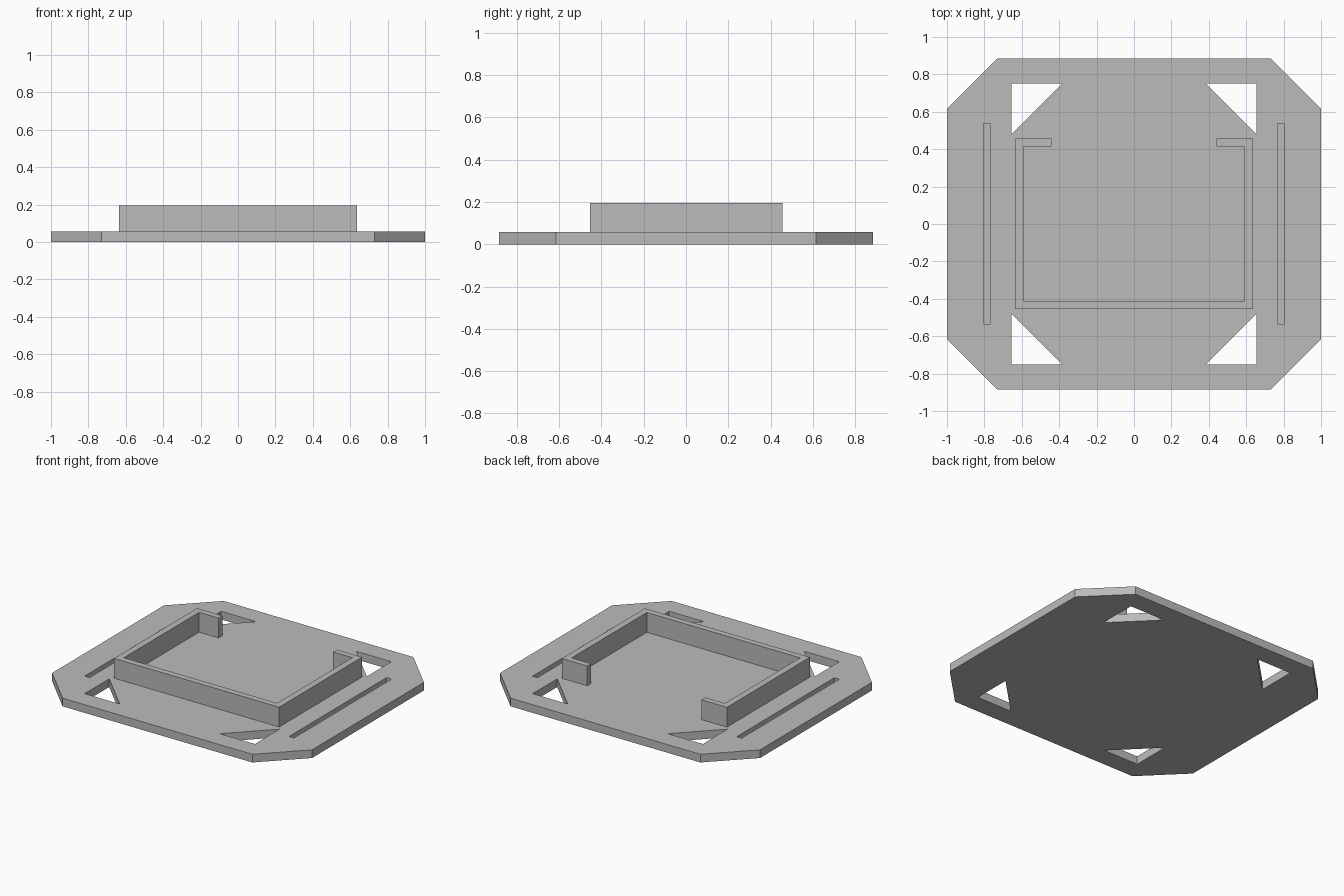
import bpy
import bmesh

cube = bpy.data.objects.get("Cube")
if cube:
    bpy.data.objects.remove(cube, do_unlink=True)

PLATE_TOP, WALL_TOP, SLOT_FLOOR = 0.057, 0.195, 0.02

grey = bpy.data.materials.new("light grey")
grey.use_nodes = True
colour = (0.5, 0.5, 0.5, 1)
grey.diffuse_color = colour
grey.node_tree.nodes["Principled BSDF"].inputs["Base Color"].default_value = colour


def prism(name, outline, z0, z1):
    """Extrude a flat outline from z0 up to z1."""
    bm = bmesh.new()
    face = bm.faces.new([bm.verts.new((x, y, z0)) for x, y in outline])
    top = bmesh.ops.extrude_face_region(bm, geom=[face])["geom"]
    verts = [g for g in top if isinstance(g, bmesh.types.BMVert)]
    bmesh.ops.translate(bm, verts=verts, vec=(0, 0, z1 - z0))
    bmesh.ops.recalc_face_normals(bm, faces=bm.faces)
    mesh = bpy.data.meshes.new(name)
    bm.to_mesh(mesh)
    bm.free()
    mesh.materials.append(grey)
    obj = bpy.data.objects.new(name, mesh)
    bpy.context.collection.objects.link(obj)
    return obj


def mirror_outline(half):
    """Complete a right-hand half outline across x = 0."""
    return half + [(-x, y) for x, y in reversed(half)]


# Base plate with chamfered corners
plate = prism("base_plate", mirror_outline(
    [(0.73, -0.885), (1, -0.615), (1, 0.615), (0.73, 0.885)]), 0, PLATE_TOP)

# Triangular corner holes and shallow side slots
cutters = []
for sx in (-1, 1):
    for sy in (-1, 1):
        corner = [(0.655, 0.48), (0.655, 0.75), (0.385, 0.75)]
        cutters.append(prism("corner_hole_cutter",
                             [(sx * x, sy * y) for x, y in corner], -0.1, 0.1))
    slot = [(0.767, -0.535), (0.805, -0.535), (0.805, 0.538), (0.767, 0.538)]
    cutters.append(prism("slot_cutter", [(sx * x, y) for x, y in slot],
                         SLOT_FLOOR, 0.1))

for cutter in cutters:
    cutter.hide_render = True
    cut = plate.modifiers.new("cut", "BOOLEAN")
    cut.operation = "DIFFERENCE"
    cut.solver = "EXACT"
    cut.object = cutter

# Bake the cuts, then discard the cutters
bpy.context.view_layer.update()
evaluated = plate.evaluated_get(bpy.context.evaluated_depsgraph_get())
cut_mesh = bpy.data.meshes.new_from_object(evaluated)
plate.modifiers.clear()
plate.data = cut_mesh
for cutter in cutters:
    bpy.data.objects.remove(cutter, do_unlink=True)

# Raised tray wall, open at the back between two short returns
outer = [(0.635, -0.455), (0.635, 0.457), (0.44, 0.457),
         (0.44, 0.415), (0.59, 0.415), (0.59, -0.412)]
prism("tray_wall", mirror_outline(outer), PLATE_TOP, WALL_TOP)
